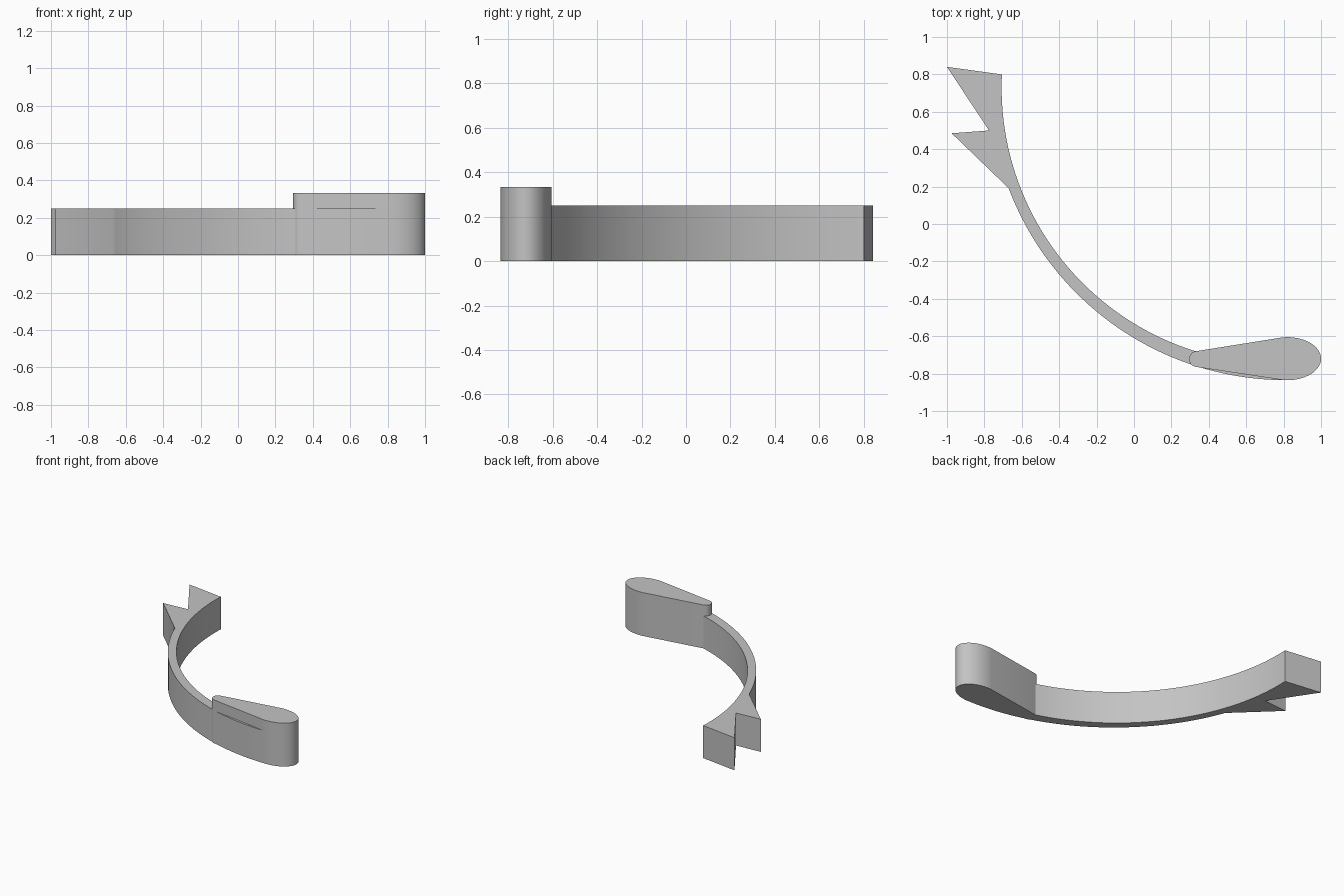
import bpy, bmesh
from math import cos, sin, radians, atan2, degrees

cube = bpy.data.objects.get("Cube")
if cube:
    bpy.data.objects.remove(cube, do_unlink=True)

grey = bpy.data.materials.new("plain grey")
grey.use_nodes = True
colour = (0.55, 0.55, 0.55, 1)
grey.diffuse_color = colour
grey.node_tree.nodes["Principled BSDF"].inputs["Base Color"].default_value = colour


def arc(cx, cy, rx, ry, start, end, steps):
    """Points on an elliptical arc, angles in degrees."""
    angles = [radians(start + (end - start) * i / steps) for i in range(steps + 1)]
    return [(cx + rx * cos(a), cy + ry * sin(a)) for a in angles]


def extrude_outline(name, outline, height):
    """Upright solid from a flat outline standing on the floor."""
    bm = bmesh.new()
    base = bm.faces.new([bm.verts.new((x, y, 0)) for x, y in outline])
    result = bmesh.ops.extrude_face_region(bm, geom=[base], use_keep_orig=True)
    top = [v for v in result["geom"] if isinstance(v, bmesh.types.BMVert)]
    bmesh.ops.translate(bm, verts=top, vec=(0, 0, height))
    bmesh.ops.recalc_face_normals(bm, faces=bm.faces)
    mesh = bpy.data.meshes.new(name)
    bm.to_mesh(mesh)
    bm.free()
    mesh.materials.append(grey)
    obj = bpy.data.objects.new(name, mesh)
    bpy.context.collection.objects.link(obj)
    bpy.ops.object.select_all(action="DESELECT")
    obj.select_set(True)
    bpy.context.view_layer.objects.active = obj
    bpy.ops.object.shade_smooth_by_angle(angle=radians(30))
    return obj


# Curved band with a two-pointed barbed tail
barbs = [(-1.0, 0.84), (-0.775, 0.50), (-0.975, 0.485)]
outer_start = degrees(atan2(0.19 - 0.753, -0.675 - 0.815)) % 360
outer = arc(0.815, 0.753, 1.588, 1.588, outer_start, 269.5, 40)
inner = arc(0.77, 0.73, 1.478, 1.478, 268, 177.3, 48)
extrude_outline("curved_band", outer + inner + barbs, 0.25)

# Taller teardrop head: broad rounded end tapering to a small rounded tip
broad_end = arc(0.82, -0.72, 0.18, 0.115, -98, 98, 32)
small_tip = arc(0.335, -0.722, 0.04, 0.042, 98, 262, 16)
extrude_outline("teardrop_head", broad_end + small_tip, 0.333)
